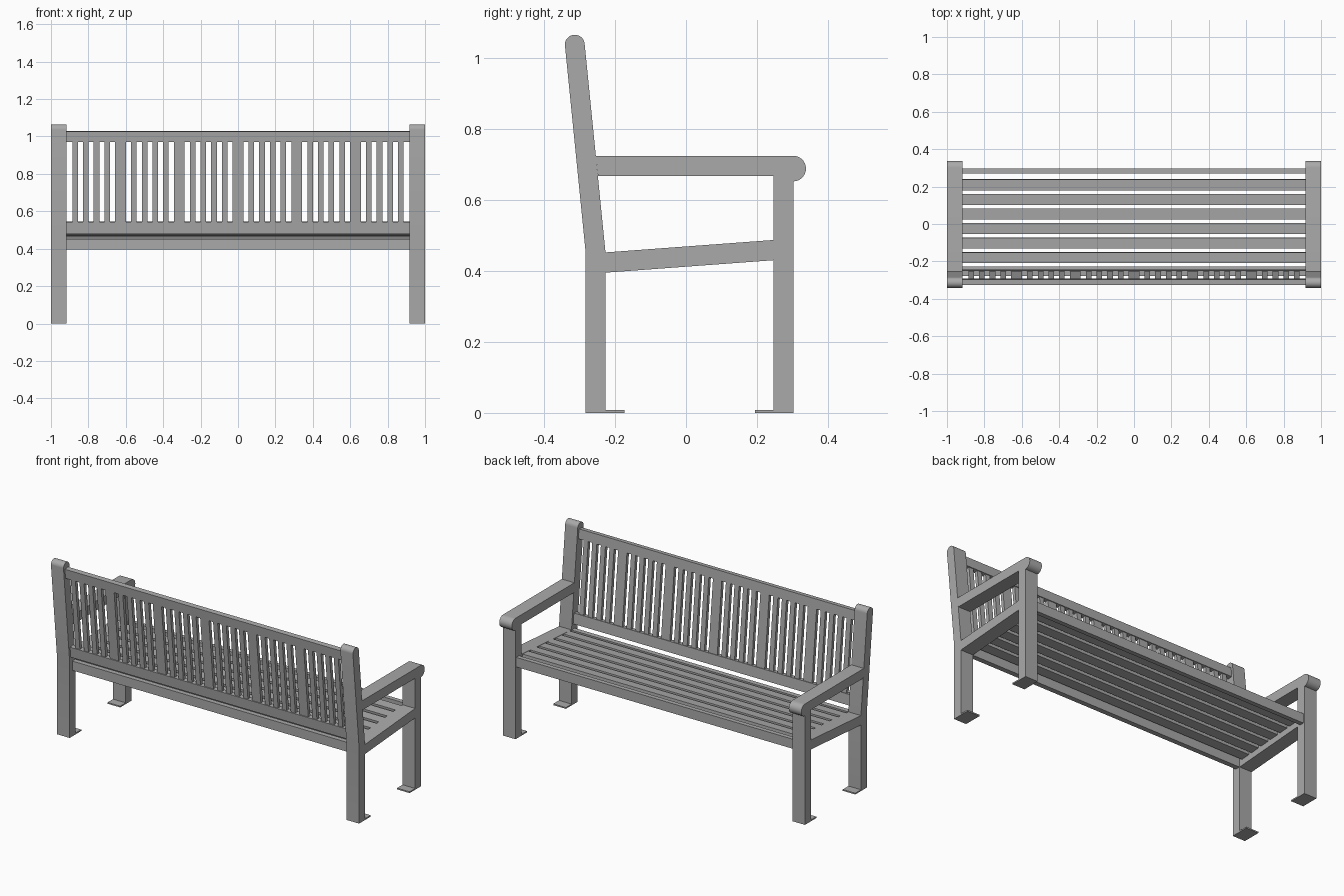
import bpy, bmesh
from math import atan, cos, sin, pi, radians
from mathutils import Matrix

cube = bpy.data.objects.get("Cube")
if cube:
    bpy.data.objects.remove(cube, do_unlink=True)

grey = bpy.data.materials.new("bench_grey")
grey.use_nodes = True
COLOUR = (0.4, 0.4, 0.4, 1)
grey.diffuse_color = COLOUR
grey.node_tree.nodes["Principled BSDF"].inputs["Base Color"].default_value = COLOUR

X_IN, X_OUT = 0.917, 1.0      # inner and outer side of the end frames
LEAN = -0.1                   # backrest y change per unit of height
SLOPE = 0.074                 # seat z change per unit of depth


def finish(name, bm):
    bmesh.ops.recalc_face_normals(bm, faces=bm.faces)
    mesh = bpy.data.meshes.new(name)
    bm.to_mesh(mesh)
    bm.free()
    mesh.materials.append(grey)
    obj = bpy.data.objects.new(name, mesh)
    bpy.context.collection.objects.link(obj)
    return obj


def box(name, centre, size, tilt=0):
    bm = bmesh.new()
    bmesh.ops.create_cube(bm, size=1)
    bm.transform(Matrix.Translation(centre) @ Matrix.Rotation(tilt, 4, "X")
                 @ Matrix.Diagonal((*size, 1)))
    return finish(name, bm)


def end_part(name, profile, smooth=False):
    """Extrude a (y, z) profile across the frame width, on both ends."""
    for side, s in (("left", 1), ("right", -1)):
        bm = bmesh.new()
        face = bm.faces.new([bm.verts.new((s * X_IN, y, z)) for y, z in profile])
        ext = bmesh.ops.extrude_face_region(bm, geom=[face])
        verts = [v for v in ext["geom"] if isinstance(v, bmesh.types.BMVert)]
        bmesh.ops.translate(bm, verts=verts, vec=(s * (X_OUT - X_IN), 0, 0))
        obj = finish(side + "_" + name, bm)
        if smooth:
            bpy.ops.object.select_all(action="DESELECT")
            obj.select_set(True)
            bpy.context.view_layer.objects.active = obj
            bpy.ops.object.shade_smooth_by_angle(angle=radians(30))


def arc(y, z, r, start, end, steps=14):
    angles = [radians(start + (end - start) * i / steps) for i in range(steps + 1)]
    return [(y + r * cos(a), z + r * sin(a)) for a in angles]


def rect(y0, y1, z0, z1):
    return [(y0, z0), (y1, z0), (y1, z1), (y0, z1)]


def seat_z(y):
    return 0.452 + SLOPE * (y + 0.227)


def back_y(z):
    return -0.255 + LEAN * (z - 0.455)


# End frames: posts, legs, arms, seat rails and foot plates
end_part("back_post", [(-0.283, 0), (-0.227, 0), (-0.227, 0.455)]
         + arc(back_y(1.037), 1.037, 0.028, 0, 180) + [(-0.283, 0.455)], True)
end_part("front_leg", rect(0.247, 0.303, 0, 0.667))
end_part("armrest", [(-0.248, 0.667), (-0.254, 0.724)]
         + arc(0.302, 0.688, 0.036, 90, -90) + [(0.302, 0.667)], True)
end_part("seat_side_rail", [(-0.227, 0.395), (0.247, 0.43),
                            (0.247, 0.487), (-0.227, 0.452)])
end_part("rear_foot_plate", rect(-0.227, -0.173, 0, 0.008))
end_part("front_foot_plate", rect(0.195, 0.247, 0, 0.008))

# Seat: long rails and six sloping slats
LENGTH = 2 * X_IN
box("front_seat_rail", (0, 0.283, 0.459), (LENGTH, 0.027, 0.057))
box("back_seat_rail", (0, -0.243, 0.423), (LENGTH, 0.03, 0.056))
for i in range(6):
    y = 0.21 - 0.078 * i
    box(f"seat_slat_{i + 1}", (0, y, seat_z(y) - 0.011), (LENGTH, 0.058, 0.02), atan(SLOPE))

# Backrest: leaning rails and upright slats, a wide one between each four
tilt = atan(-LEAN)
for name, z, height in (("top_back_rail", 1.0, 0.057), ("lower_back_rail", 0.512, 0.063)):
    box(name, (0, back_y(z), z), (LENGTH, 0.03, height), tilt)

Z_MID = 0.759


def back_slat(name, x, width):
    box(name, (x, back_y(Z_MID), Z_MID), (width, 0.02, 0.44), tilt)


for i in range(-2, 3):
    wide_x = 0.314 * i
    back_slat(f"wide_back_slat_{i + 3}", wide_x, 0.058)
    for j in range(4):
        back_slat(f"narrow_back_slat_{i + 3}_{j + 1}", wide_x + 0.0715 + 0.057 * j, 0.03)
for j in range(4):
    back_slat(f"narrow_back_slat_0_{j + 1}", -0.6995 - 0.057 * j, 0.03)
